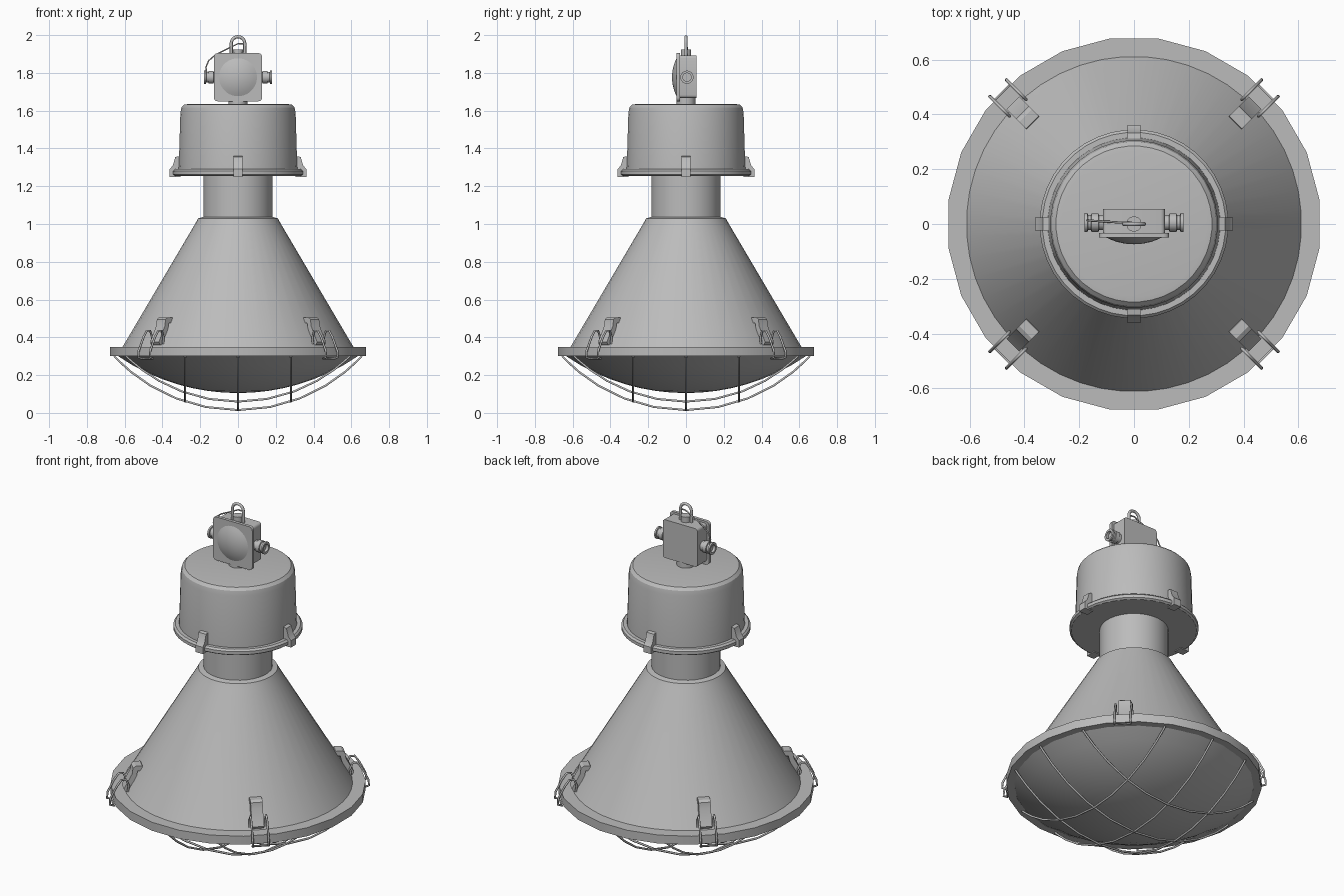
import bpy, bmesh
from math import sin, cos, pi, sqrt, radians
from mathutils import Vector, Matrix

cube = bpy.data.objects.get("Cube")
if cube:
    bpy.data.objects.remove(cube, do_unlink=True)

GREY = (0.5, 0.5, 0.5, 1)
metal = bpy.data.materials.new("grey_metal")
metal.use_nodes = True
metal.diffuse_color = GREY
metal.node_tree.nodes["Principled BSDF"].inputs["Base Color"].default_value = GREY


def finish(name, bm, place=Matrix.Identity(4)):
    """Turn a bmesh into a smooth object with sharp edges kept."""
    bmesh.ops.recalc_face_normals(bm, faces=bm.faces[:])
    mesh = bpy.data.meshes.new(name)
    bm.to_mesh(mesh)
    bm.free()
    mesh.materials.append(metal)
    mesh.shade_smooth()
    mesh.set_sharp_from_angle(angle=radians(32))
    ob = bpy.data.objects.new(name, mesh)
    ob.matrix_world = place
    bpy.context.collection.objects.link(ob)
    return ob


def lathe(name, profile, sides, place=Matrix.Identity(4)):
    """Spin (radius, height) points around z; radius 0 closes at a pole."""
    bm = bmesh.new()
    rings = []
    for r, z in profile:
        if r == 0:
            rings.append([bm.verts.new((0, 0, z))] * sides)
        else:
            turns = [2 * pi * (i + 0.5) / sides for i in range(sides)]
            rings.append([bm.verts.new((r * cos(a), r * sin(a), z)) for a in turns])
    for low, high in zip(rings, rings[1:]):
        for i in range(sides):
            j = (i + 1) % sides
            bm.faces.new(list(dict.fromkeys((low[i], low[j], high[j], high[i]))))
    return finish(name, bm, place)


def box(name, size, centre, bevel):
    bm = bmesh.new()
    bmesh.ops.create_cube(bm, size=1)
    bmesh.ops.scale(bm, vec=size, verts=bm.verts[:])
    upright = [e for e in bm.edges if abs(e.verts[0].co.y - e.verts[1].co.y) > size[1] / 2]
    bmesh.ops.bevel(bm, geom=upright, offset=bevel, segments=3, profile=0.5, affect='EDGES')
    return finish(name, bm, Matrix.Translation(centre))


def extrude(name, outline, width, turn):
    """Extrude a (radius, height) outline sideways, then turn it about z."""
    bm = bmesh.new()
    face = bm.faces.new([bm.verts.new((r, -width / 2, z)) for r, z in outline])
    grown = bmesh.ops.extrude_face_region(bm, geom=[face])["geom"]
    moved = [v for v in grown if isinstance(v, bmesh.types.BMVert)]
    bmesh.ops.translate(bm, vec=(0, width, 0), verts=moved)
    return finish(name, bm, Matrix.Rotation(turn, 4, 'Z'))


def wire(name, points, radius, turn=0):
    curve = bpy.data.curves.new(name, 'CURVE')
    curve.dimensions = '3D'
    curve.bevel_depth = radius
    curve.bevel_resolution = 1
    curve.use_fill_caps = True
    spline = curve.splines.new('POLY')
    spline.points.add(len(points) - 1)
    for point, co in zip(spline.points, points):
        point.co = (*co, 1)
    spline.use_smooth = True
    curve.materials.append(metal)
    ob = bpy.data.objects.new(name, curve)
    ob.rotation_euler.z = turn
    bpy.context.collection.objects.link(ob)
    return ob


def cap(edge, depth, rim_z, steps):
    """Profile of a shallow spherical bowl hanging below rim_z."""
    ball = (edge ** 2 + depth ** 2) / (2 * depth)
    radii = [edge * (1 - i / steps) for i in range(steps + 1)]
    return [(r, rim_z - depth + ball - sqrt(ball ** 2 - r ** 2)) for r in radii]


# Reflector, rim and neck
lathe("reflector", [(0.615, 0.345), (0.225, 1.005), (0.212, 1.03), (0.183, 1.037)], 48)
lathe("rim", [(0.61, 0.35), (0.683, 0.35), (0.683, 0.3), (0.64, 0.3), (0.64, 0.31)], 24)
lathe("neck", [(0.184, 1.03), (0.184, 1.27)], 32)

# Glass bowl under the rim
lathe("glass_bowl", cap(0.645, 0.2, 0.305, 8), 32)

# Gear housing with flange
lathe("gear_housing", [(0, 1.255), (0.335, 1.255), (0.345, 1.262), (0.345, 1.28),
                       (0.335, 1.29), (0.315, 1.29), (0.306, 1.59), (0.3, 1.617),
                       (0.285, 1.632), (0.265, 1.635), (0, 1.635)], 40)

# Housing clips on the four axes
for i in range(4):
    extrude("housing_clip", [(0.305, 1.25), (0.362, 1.25), (0.362, 1.29), (0.345, 1.31),
                             (0.332, 1.355), (0.305, 1.36)], 0.048, i * pi / 2)

# Guard wires on a spherical bowl, three each way
edge, depth, rim_z = 0.655, 0.285, 0.3
ball = (edge ** 2 + depth ** 2) / (2 * depth)
for turn in (0, pi / 2):
    for off in (-0.28, 0, 0.28):
        half = sqrt(edge ** 2 - off ** 2)
        path = []
        for i in range(13):
            x = -half * cos(pi * i / 12)
            path.append((x, off, rim_z - depth + ball - sqrt(ball ** 2 - x * x - off * off)))
        wire("guard_wire", path, 0.006, turn)

# Rim latches on the diagonals: bent strap and wire bail
for i in range(4):
    turn = pi / 4 + i * pi / 2
    extrude("latch_strap", [(0.515, 0.49), (0.525, 0.505), (0.56, 0.505), (0.575, 0.495),
                            (0.58, 0.46), (0.625, 0.375), (0.615, 0.36), (0.597, 0.36),
                            (0.555, 0.45), (0.55, 0.475), (0.525, 0.475)], 0.065, turn)
    side = [(0.605, 0.365), (0.6, 0.4), (0.615, 0.435), (0.64, 0.435), (0.665, 0.4),
            (0.7, 0.33), (0.703, 0.295), (0.68, 0.288)]
    bail = [(r, 0.043, z) for r, z in side] + [(r, -0.043, z) for r, z in reversed(side)]
    wire("latch_bail", bail, 0.006, turn)

# Junction box, cover and domed front
box("junction_box", (0.226, 0.09, 0.225), (0, 0.01, 1.78), 0.015)
box("box_cover", (0.256, 0.018, 0.255), (0, -0.041, 1.777), 0.02)
front = Matrix.Translation((0, -0.048, 1.777)) @ Matrix.Rotation(pi / 2, 4, 'X')
lathe("cover_dome", [(r, -z) for r, z in cap(0.105, 0.026, 0, 5)], 32, front)
lathe("box_foot", [(0.05, 1.63), (0.05, 1.68)], 24)

# Cable glands on both sides
for s in (-1, 1):
    side = Matrix.Translation((0, 0.005, 1.777)) @ Matrix.Rotation(s * pi / 2, 4, 'Y')
    lathe("cable_gland", [(0.028, 0.1), (0.028, 0.128), (0.034, 0.13), (0.034, 0.155),
                          (0.028, 0.157), (0.028, 0.168), (0.035, 0.17), (0.035, 0.18),
                          (0.022, 0.18), (0.022, 0.165), (0, 0.165)], 20, side)

# Hanging loop with stem, and the thin safety cable
lathe("loop_stem", [(0.028, 1.885), (0.028, 1.925), (0, 1.925)], 16)
arch = [(0.036 * cos(pi * i / 10), 0, 1.955 + 0.036 * sin(pi * i / 10)) for i in range(11)]
wire("hanging_loop", [(0.036, 0, 1.89)] + arch + [(-0.036, 0, 1.89)], 0.0085)
wire("safety_cable", [(0.035, 0, 1.955), (0, 0.004, 1.955), (-0.06, 0.006, 1.925),
                      (-0.12, 0.01, 1.895), (-0.155, 0.012, 1.865), (-0.17, 0.014, 1.83),
                      (-0.165, 0.014, 1.8), (-0.15, 0.012, 1.785)], 0.004)
